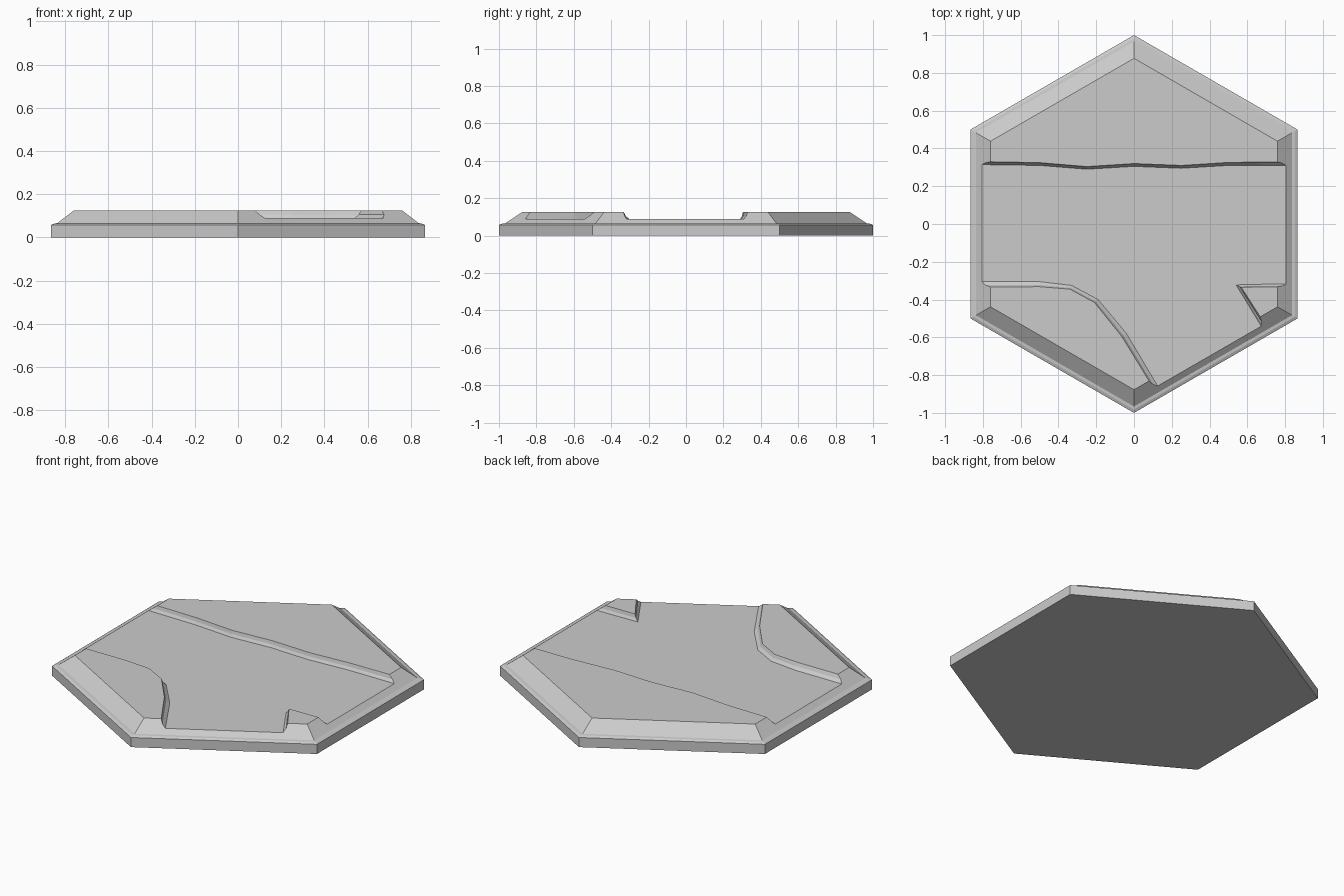
import bpy, bmesh, math

if "Cube" in bpy.data.objects:
    bpy.data.objects.remove(bpy.data.objects["Cube"])


def loft(name, rings):
    """Closed solid from stacked rings with equal point counts."""
    bm = bmesh.new()
    loops = [[bm.verts.new(p) for p in ring] for ring in rings]
    n = len(loops[0])
    for a, b in zip(loops, loops[1:]):
        for i in range(n):
            j = (i + 1) % n
            bm.faces.new((a[i], a[j], b[j], b[i]))
    bm.faces.new(loops[0][::-1])
    bm.faces.new(loops[-1])
    bmesh.ops.triangulate(bm, faces=[f for f in bm.faces if n > 6])
    bmesh.ops.recalc_face_normals(bm, faces=bm.faces)
    mesh = bpy.data.meshes.new(name)
    bm.to_mesh(mesh)
    bm.free()
    obj = bpy.data.objects.new(name, mesh)
    bpy.context.collection.objects.link(obj)
    return obj


def hexagon(r, z):
    return [(r * math.cos(math.radians(30 + 60 * i)),
             r * math.sin(math.radians(30 + 60 * i)), z) for i in range(6)]


# Hexagonal tile: base, small lip, then sloped ground edge
tile = loft("hex_tile", [hexagon(r, z) for r, z in
                         [(1, 0), (1, 0.057), (0.983, 0.064), (0.966, 0.066), (0.877, 0.125)]])

# River banks: x, y at the bed, then x, y at the top of the bank
banks = [
    # front left bank curving out through the front right side
    (-1, -0.305, -1, -0.335), (-0.5, -0.305, -0.5, -0.332),
    (-0.33, -0.325, -0.34, -0.345), (-0.19, -0.40, -0.21, -0.415),
    (-0.04, -0.58, -0.065, -0.595), (0.115, -0.84, 0.085, -0.84),
    (0.30, -1.15, 0.27, -1.15),
    # small headland on the right
    (0.85, -0.83, 0.875, -0.81), (0.54, -0.322, 0.568, -0.335),
    (0.72, -0.318, 0.72, -0.333), (1, -0.315, 1, -0.335),
    # back bank
    (1, 0.31, 1, 0.332), (0.5, 0.31, 0.5, 0.326), (0.25, 0.295, 0.25, 0.31),
    (0, 0.305, 0, 0.32), (-0.25, 0.29, -0.25, 0.304),
    (-0.5, 0.31, -0.5, 0.325), (-1, 0.317, -1, 0.334),
]


def bank_ring(t, z):
    return [(a + (c - a) * t, b + (d - b) * t, z) for a, b, c, d in banks]


# River channel carved into the tile
cutter = loft("river_cutter", [bank_ring(0, 0.09), bank_ring(0.65, 0.105),
                               bank_ring(1, 0.125), bank_ring(1, 0.2)])
cutter.hide_render = True
cutter.hide_viewport = True
carve = tile.modifiers.new("carve_river", 'BOOLEAN')
carve.operation = 'DIFFERENCE'
carve.solver = 'EXACT'
carve.object = cutter
bpy.context.view_layer.objects.active = tile
bpy.ops.object.modifier_apply(modifier=carve.name)
bpy.data.objects.remove(cutter)
